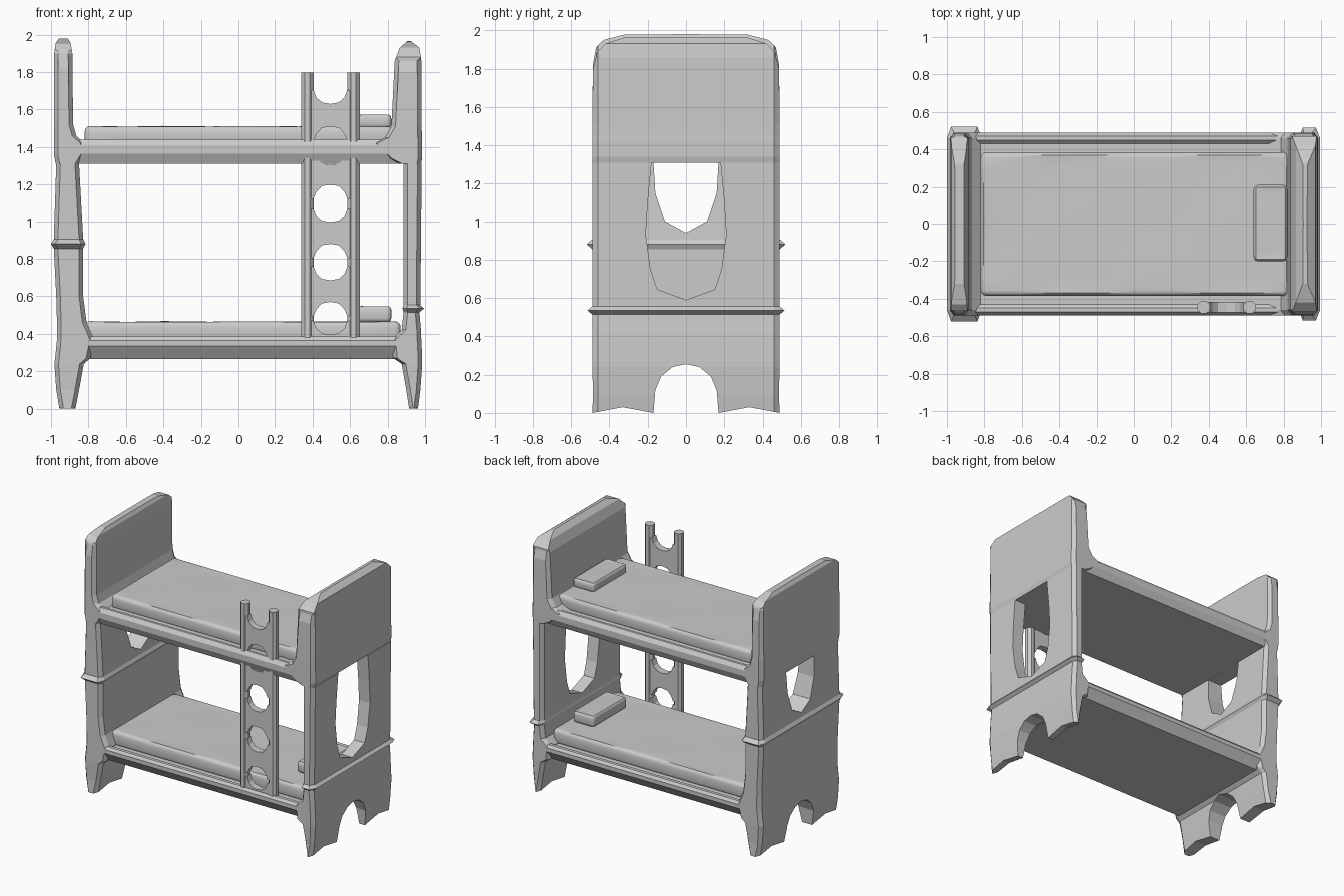
import bpy, bmesh, math
from mathutils import Vector

if "Cube" in bpy.data.objects:
    bpy.data.objects.remove(bpy.data.objects["Cube"])

grey = bpy.data.materials.new("light grey")
grey.diffuse_color = (0.6, 0.6, 0.6, 1)
grey.use_nodes = True
grey.node_tree.nodes["Principled BSDF"].inputs["Base Color"].default_value = grey.diffuse_color


def finish(name, bm, smooth=None):
    bmesh.ops.recalc_face_normals(bm, faces=bm.faces[:])
    me = bpy.data.meshes.new(name)
    bm.to_mesh(me)
    bm.free()
    me.materials.append(grey)
    ob = bpy.data.objects.new(name, me)
    bpy.context.collection.objects.link(ob)
    if smooth:
        bpy.ops.object.select_all(action='DESELECT')
        ob.select_set(True)
        bpy.context.view_layer.objects.active = ob
        bpy.ops.object.shade_smooth_by_angle(angle=math.radians(smooth))
    return ob


def prism(pts, axis, lo, hi):
    """Extrude a 2D outline along x (pts = y, z) or y (pts = x, z)."""
    bm = bmesh.new()
    place = (lambda p: (lo, p[0], p[1])) if axis == 'x' else (lambda p: (p[0], lo, p[1]))
    f = bm.faces.new([bm.verts.new(place(p)) for p in pts])
    r = bmesh.ops.extrude_face_region(bm, geom=[f])
    d = Vector((hi - lo, 0, 0)) if axis == 'x' else Vector((0, hi - lo, 0))
    bmesh.ops.translate(bm, verts=[v for v in r['geom'] if isinstance(v, bmesh.types.BMVert)], vec=d)
    return bm


def mirrored(half):
    return half + [(-a, b) for a, b in reversed(half) if abs(a) > 1e-6]


def lerp_rows(rows, z):
    for a, b in zip(rows, rows[1:]):
        if z <= b[0] + 1e-6:
            t = max(0, (z - a[0]) / (b[0] - a[0]))
            return [p + (q - p) * t for p, q in zip(a[1:], b[1:])]
    return rows[-1][1:]


def panel(name, half, rows, side):
    """End panel: outline in y/z, thickness and width follow rows of (z, inner x, outer x, half width)."""
    bm = prism(mirrored(half), 'x', 0, 1)
    cuts = [((0, 0, r[0]), (0, 0, 1)) for r in rows[1:-1]]
    cuts += [((0, s * .46, 0), (0, 1, 0)) for s in (-1, 1)]
    for co, no in cuts:
        bmesh.ops.bisect_plane(bm, geom=bm.verts[:] + bm.edges[:] + bm.faces[:],
                               dist=1e-5, plane_co=co, plane_no=no)
    for v in bm.verts:
        xi, xo, w = lerp_rows(rows, v.co.z)
        edge = .022 if abs(v.co.y) > .47 else 0
        v.co.x = side * (xi + edge if v.co.x < .5 else xo - edge)
        if abs(v.co.y) > .47:
            v.co.y *= w / .49
    finish(name, bm)


# End panels: arched feet below, U-shaped opening above
feet = [(0, .255), (.07, .24), (.13, .19), (.16, .12), (.17, 0), (.33, .03), (.49, 0), (.49, 1.31)]
left_hole = [(.17, 1.31), (.16, 1.15), (.11, 1.0), (0, .94)]
right_hole = [(.18, 1.31), (.2, 1.1), (.21, .93), (.185, .75), (.15, .645), (0, .59)]
left_rows = [(0, .87, .955, .49), (.1, .85, .972, .485), (.24, .825, .982, .49), (.27, .79, .978, .49),
             (.37, .77, .968, .49), (.46, .81, .968, .49), (.6, .828, .972, .49), (.855, .828, .985, .49),
             (.88, .815, 1.0, .52), (.905, .828, .985, .49), (1.31, .85, .972, .49)]
right_rows = [(0, .915, .962, .49), (.1, .9, .975, .485), (.24, .875, .985, .49), (.27, .83, .985, .49),
              (.37, .82, .98, .49), (.42, .875, .978, .49), (.515, .885, .97, .49), (.535, .88, .995, .515),
              (.555, .885, .975, .49), (1.31, .885, .982, .49)]
panel("left_end_panel", feet + left_hole, left_rows, -1)
panel("right_end_panel", feet + right_hole, right_rows, 1)

# Tall end boards above the upper bunk
panel("left_end_board",
      [(0, 1.31), (.49, 1.31), (.49, 1.82), (.475, 1.91), (.43, 1.95), (.32, 1.978), (0, 1.98)],
      [(1.31, .85, .975, .49), (1.36, .82, .985, .49), (1.42, .82, .985, .49), (1.46, .865, .985, .49),
       (1.52, .882, .985, .49), (1.9, .886, .983, .485), (1.955, .895, .975, .48), (1.98, .91, .957, .48)], -1)
panel("right_end_board",
      [(0, 1.31), (.49, 1.31), (.49, 1.8), (.47, 1.88), (.42, 1.93), (.32, 1.963), (0, 1.965)],
      [(1.31, .86, .978, .49), (1.34, .8, .985, .49), (1.42, .72, .985, .49), (1.45, .785, .983, .49),
       (1.51, .82, .982, .49), (1.86, .838, .98, .485), (1.93, .865, .97, .47), (1.965, .905, .925, .46)], 1)

# Bunk decks with raised side rails
for name, prof in (
        ("lower_bunk_deck", [(0, .265), (.44, .265), (.49, .335), (.49, .365), (.475, .385), (.45, .385), (.43, .365), (0, .365)]),
        ("upper_bunk_deck", [(0, 1.31), (.465, 1.312), (.49, 1.365), (.49, 1.41), (.47, 1.44), (.45, 1.44), (.43, 1.42), (0, 1.42)])):
    finish(name, prism(mirrored(prof), 'x', -.9, .92))


def cushion(name, x0, x1, y0, y1, z0, z1, r, sag):
    """Soft rounded block with a slightly uneven top."""
    bm = bmesh.new()
    bmesh.ops.create_cube(bm, size=1)
    for v in bm.verts:
        v.co = ((x0 + x1) / 2 + v.co.x * (x1 - x0), (y0 + y1) / 2 + v.co.y * (y1 - y0),
                (z0 + z1) / 2 + v.co.z * (z1 - z0))
    bmesh.ops.bevel(bm, geom=bm.edges[:], offset=r, segments=3, profile=.5, affect='EDGES')
    for i in range(1, 8):
        for co, no in (((x0 + (x1 - x0) * i / 8, 0, 0), (1, 0, 0)), ((0, y0 + (y1 - y0) * i / 8, 0), (0, 1, 0))):
            bmesh.ops.bisect_plane(bm, geom=bm.verts[:] + bm.edges[:] + bm.faces[:],
                                   dist=1e-5, plane_co=co, plane_no=no)
    for v in bm.verts:
        if v.co.z > z1 - .002:
            v.co.z -= sag * (.5 + .5 * math.sin(v.co.x * 7 + 1) * math.cos(v.co.y * 8))
    finish(name, bm, 40)


# Mattresses and pillows
cushion("upper_mattress", -.82, .83, -.385, .385, 1.4, 1.513, .03, .008)
cushion("lower_mattress", -.82, .87, -.385, .385, .35, .468, .03, .008)
cushion("upper_pillow", .64, .82, -.2, .21, 1.5, 1.575, .022, .01)
cushion("lower_pillow", .64, .82, -.2, .21, .462, .55, .022, .01)

# Ladder: octagonal posts and rungs with rounded fillets
LX, LY = .495, -.445
for side, name in ((-1, "left_ladder_post"), (1, "right_ladder_post")):
    bm = bmesh.new()
    bmesh.ops.create_cone(bm, cap_ends=True, segments=8, radius1=.036, radius2=.036, depth=1.45)
    for v in bm.verts:
        a = math.atan2(v.co.y, v.co.x) + math.pi / 8
        v.co = (LX + side * .123 + .036 * math.cos(a), LY + .036 * math.sin(a), v.co.z + 1.073)
    finish(name, bm)

rungs = [(None, .395), (.57, .685), (.88, .995), (1.2, 1.305), (1.51, 1.63)]
for i, (a, b) in enumerate(rungs):
    low = [(0, .34), (.12, .34)] if a is None else [(0, a), (.045, a - .008), (.075, a - .04), (.09, a - .075), (.12, a - .075)]
    half = low + [(.12, b + .075), (.09, b + .075), (.075, b + .035), (.045, b + .008), (0, b)]
    finish(f"ladder_rung_{i + 1}", prism([(LX + x, z) for x, z in mirrored(half)], 'y', LY - .027, LY + .027))
